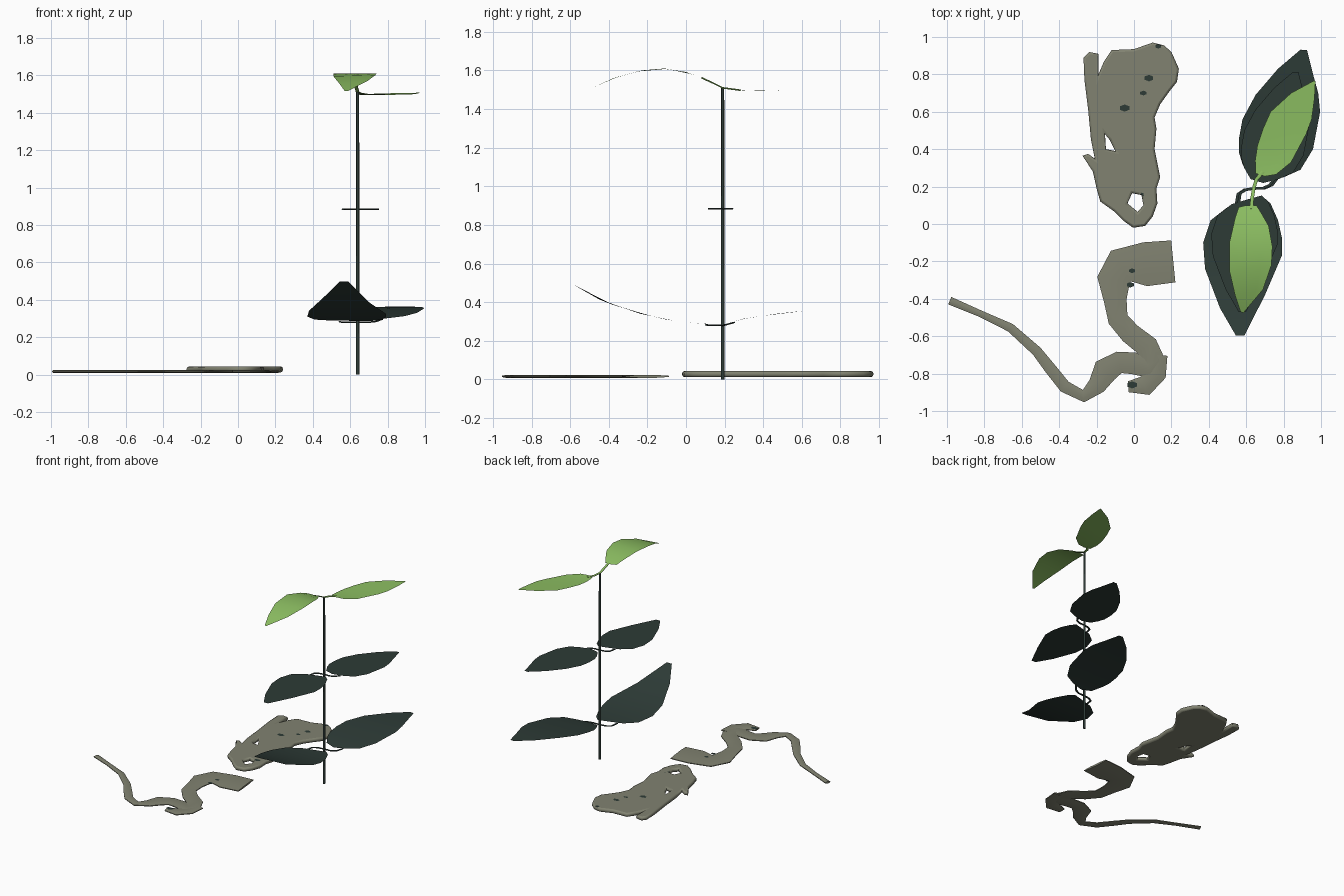
import bpy, bmesh, math
from mathutils import Vector

if "Cube" in bpy.data.objects:
    bpy.data.objects.remove(bpy.data.objects["Cube"])


def mat(name, c):
    m = bpy.data.materials.new(name)
    m.diffuse_color = (*c, 1)
    m.use_nodes = True
    m.node_tree.nodes["Principled BSDF"].inputs["Base Color"].default_value = m.diffuse_color
    return m


WOOD = mat("grey brown wood", (0.22, 0.225, 0.165))
DARK = mat("dark green", (0.026, 0.043, 0.037))
LIGHT = mat("fresh green", (0.26, 0.51, 0.12))
SX, SY = 0.64, 0.19          # stem position


def finish(name, bm, material, angle=60):
    me = bpy.data.meshes.new(name)
    bm.to_mesh(me)
    bm.free()
    me.materials.append(material)
    ob = bpy.data.objects.new(name, me)
    bpy.context.collection.objects.link(ob)
    smooth(ob, angle)
    return ob


def smooth(ob, angle):
    bpy.ops.object.select_all(action='DESELECT')
    ob.select_set(True)
    bpy.context.view_layer.objects.active = ob
    bpy.ops.object.shade_smooth_by_angle(angle=math.radians(angle))


def sweep(name, pts, material, h=None, sides=8):
    """Tube along (x, y, z, half width); h squashes its half height."""
    bm = bmesh.new()
    P = [Vector(p[:3]) for p in pts]
    rings = []
    for i, p in enumerate(P):
        a = (p - P[i - 1]).normalized() if i else Vector()
        b = (P[i + 1] - p).normalized() if i < len(P) - 1 else Vector()
        t = (a + b).normalized()
        side = t.cross(Vector((0, 0, 1))).normalized()
        up = side.cross(t)
        w = pts[i][3]
        ring = []
        for k in range(sides):
            ang = 2 * math.pi * (k + 0.5) / sides
            ring.append(bm.verts.new(p + side * w * math.cos(ang) * 1.06
                                     + up * (h or w) * math.sin(ang)))
        rings.append(ring)
    for r, s in zip(rings, rings[1:]):
        for k in range(sides):
            bm.faces.new((r[k], r[k - 1], s[k - 1], s[k]))
    bm.faces.new(rings[0])
    bm.faces.new(rings[-1][::-1])
    bmesh.ops.recalc_face_normals(bm, faces=bm.faces)
    return finish(name, bm, material)


def interp(table, y):
    """Piecewise linear height from (y, z) pairs sorted by y."""
    for (y0, z0), (y1, z1) in zip(table, table[1:]):
        if y <= y1:
            return z0 + (z1 - z0) * (y - y0) / (y1 - y0)
    return table[-1][1]


def leaf(name, rows, heights, material, scale=1.0, cols=4):
    """Single-sheet blade; rows hold left and right edge points, base to tip."""
    bm = bmesh.new()
    grid = []
    for xl, yl, xr, yr in rows:
        line = []
        for c in range(cols + 1):
            t = c / cols
            x, y = xl + (xr - xl) * t, yl + (yr - yl) * t
            line.append(bm.verts.new((SX + (x - SX) * scale, SY + (y - SY) * scale,
                                      interp(heights, y))))
        grid.append(line)
    for a, b in zip(grid, grid[1:]):
        for c in range(cols):
            f = bm.faces.new((a[c], a[c + 1], b[c + 1], b[c]))
            f.normal_update()
            if f.normal.z < 0:
                f.normal_flip()
    return finish(name, bm, material)


def slab(name, loops, z, extrude, bevel):
    """Rounded flat slab from an outline and hole outlines."""
    cu = bpy.data.curves.new(name, 'CURVE')
    cu.dimensions, cu.fill_mode = '2D', 'BOTH'
    cu.extrude, cu.bevel_depth, cu.bevel_resolution, cu.offset = extrude, bevel, 1, -bevel
    for pts in loops:
        s = cu.splines.new('POLY')
        s.points.add(len(pts) - 1)
        for q, (x, y) in zip(s.points, pts):
            q.co = (x, y, 0, 1)
        s.use_cyclic_u = True
    cu.materials.append(WOOD)
    ob = bpy.data.objects.new(name, cu)
    bpy.context.collection.objects.link(ob)
    ob.location.z = z
    bpy.ops.object.select_all(action='DESELECT')
    ob.select_set(True)
    bpy.context.view_layer.objects.active = ob
    bpy.ops.object.convert(target='MESH')
    smooth(bpy.context.view_layer.objects.active, 60)


# Broad driftwood with two holes
outline = [(-.27, .89), (-.24, .92), (-.19, .91), (-.19, .80), (-.16, .87), (-.12, .93),
           (0, .935), (.10, .97), (.16, .955), (.20, .92), (.24, .83), (.23, .76),
           (.19, .71), (.14, .64), (.11, .57), (.12, .51), (.11, .40), (.14, .25),
           (.12, .19), (.125, .11), (.10, .04), (.06, -.01), (-.005, -.02), (-.06, .02),
           (-.11, .07), (-.18, .12), (-.2, .19), (-.22, .28), (-.275, .365),
           (-.245, .375), (-.21, .35), (-.23, .45), (-.245, .61), (-.265, .77)]
hole_a = [(-.035, .11), (-.01, .165), (.04, .155), (.05, .10), (.02, .065)]
hole_b = [(-.155, .48), (-.13, .45), (-.1, .39), (-.15, .40)]
slab("driftwood", [outline, hole_a, hole_b], 0.028, 0.004, 0.012)

# Winding root, tapering to a thin tip, with a side knot
root = [(.21, -.20, .115), (.06, -.215, .12), (-.07, -.225, .10), (-.11, -.30, .09),
        (-.10, -.41, .062), (-.085, -.51, .056), (-.02, -.585, .058), (.07, -.655, .062),
        (.11, -.73, .062), (.08, -.775, .055), (.0, -.745, .06), (-.08, -.74, .06),
        (-.155, -.785, .07), (-.20, -.865, .05), (-.27, -.92, .034), (-.37, -.87, .034),
        (-.45, -.77, .032), (-.52, -.68, .028), (-.66, -.555, .024), (-.82, -.48, .018),
        (-.985, -.41, .022)]
sweep("winding_root", [(x, y, .016, w) for x, y, w in root], WOOD, h=.008)
knot = [(.13, -.70, .05), (.12, -.80, .055), (.06, -.865, .055), (-.03, -.87, .03)]
sweep("root_knot", [(x, y, .0158, w) for x, y, w in knot], WOOD, h=.008)

# Small dark patches on the wood
for i, (x, y, z, r) in enumerate([(.08, .78, .043, .022), (.05, .70, .043, .016),
                                  (-.05, .62, .043, .024), (.06, .165, .042, .022),
                                  (.13, .95, .043, .015), (-.01, -.25, .023, .016),
                                  (-.02, -.325, .022, .018), (-.01, -.86, .023, .024)]):
    bm = bmesh.new()
    bmesh.ops.create_circle(bm, cap_ends=True, radius=r, segments=6)
    for v in bm.verts:
        v.co = (x + v.co.x * 1.2, y + v.co.y * 0.8, z + .002)
    for f in bm.faces:
        f.normal_update()
        if f.normal.z < 0:
            f.normal_flip()
    finish(f"dark_patch_{i + 1}", bm, DARK)

# Stem
bm = bmesh.new()
bmesh.ops.create_cone(bm, cap_ends=True, segments=8, radius1=.0095, radius2=.008, depth=1.51)
bmesh.ops.translate(bm, verts=bm.verts, vec=(SX, SY, .755))
finish("stem", bm, DARK)

# Lower and middle leaf pairs share outlines; the middle pair is smaller and flat
back = [(.62, .25, .70, .225), (.58, .32, .80, .25), (.562, .38, .89, .29),
        (.562, .46, .957, .40), (.58, .56, .995, .60), (.65, .69, .985, .70),
        (.77, .83, .96, .79), (.89, .932, .925, .93)]
front = [(.60, .12, .69, .145), (.50, .09, .73, .11), (.41, .02, .77, .02),
         (.37, -.10, .79, -.07), (.38, -.24, .79, -.17), (.46, -.45, .70, -.38),
         (.545, -.597, .59, -.597)]
back_z = [(.19, .285), (.3, .315), (.5, .345), (.7, .362), (.95, .363)]
front_z = [(-.6, .5), (-.45, .415), (-.3, .355), (-.1, .31), (.05, .29), (.2, .285)]
flat = [(-1, .89), (1, .89)]
back_stalk = [(SX, SY), (.70, .192), (.74, .21), (.77, .25)]
front_stalk = [(SX, SY), (.59, .182), (.555, .16), (.545, .10)]
for tier, k, bz, fz in (("lower", 1, back_z, front_z), ("middle", .84, flat, flat)):
    leaf(tier + "_back_leaf", back, bz, DARK, k)
    leaf(tier + "_front_leaf", front, fz, DARK, k)
    for side, path, zs in (("back", back_stalk, bz), ("front", front_stalk, fz)):
        sweep(f"{tier}_{side}_stalk",
              [(SX + (x - SX) * k, SY + (y - SY) * k, interp(zs, y) - .006, .008)
               for x, y in path], DARK, h=.004, sides=6)

# Bright top leaves
top_back = [(.65, .27, .70, .255), (.648, .34, .76, .265), (.66, .42, .84, .33),
            (.69, .51, .92, .48), (.73, .60, .95, .56), (.84, .70, .965, .67),
            (.96, .765, .97, .765)]
top_front = [(.60, .10, .655, .10), (.56, .09, .68, .06), (.54, .03, .72, -.01),
             (.51, -.10, .74, -.12), (.51, -.25, .735, -.22), (.54, -.38, .69, -.35),
             (.57, -.47, .585, -.475)]
top_back_z = [(.19, 1.51), (.28, 1.498), (.38, 1.494), (.55, 1.5), (.8, 1.508)]
top_front_z = [(-.475, 1.515), (-.38, 1.558), (-.3, 1.585), (-.2, 1.605), (-.11, 1.61),
               (0, 1.592), (.1, 1.555), (.19, 1.51)]
leaf("top_back_leaf", top_back, top_back_z, LIGHT)
leaf("top_front_leaf", top_front, top_front_z, LIGHT)
sweep("top_back_stalk", [(x, y, interp(top_back_z, y), .01) for x, y in
                         ((SX, SY), (.655, .24), (.69, .28))], LIGHT, h=.004, sides=6)
sweep("top_front_stalk", [(x, y, interp(top_front_z, y), .01) for x, y in
                          ((SX, SY), (.632, .14), (.628, .08))], LIGHT, h=.004, sides=6)
